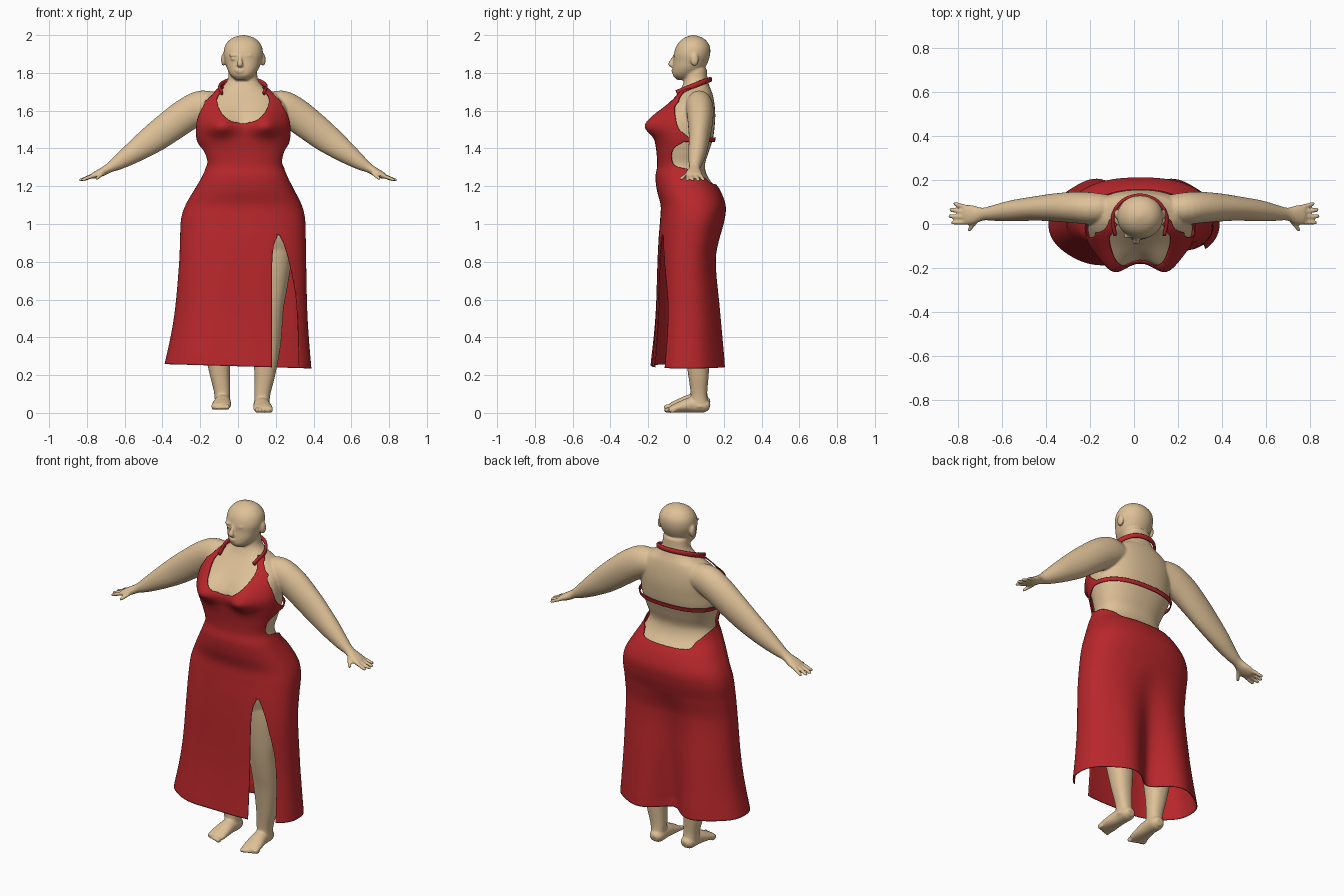
import bpy, bmesh, math
from mathutils import Vector, Matrix

def sample(tab, t):
    """Smooth interpolation of rows (t, a, b, ...) at t."""
    if t <= tab[0][0]: return tab[0][1:]
    if t >= tab[-1][0]: return tab[-1][1:]
    i = next(k for k in range(len(tab) - 1) if t <= tab[k + 1][0])
    p, q = tab[i], tab[i + 1]
    o, r = tab[max(i - 1, 0)], tab[min(i + 2, len(tab) - 1)]
    h = q[0] - p[0]
    u = (t - p[0]) / h
    out = []
    for k in range(1, len(p)):
        m0 = (q[k] - o[k]) / (q[0] - o[0]) * h
        m1 = (r[k] - p[k]) / (r[0] - p[0]) * h
        out.append((2*u**3 - 3*u*u + 1) * p[k] + (u**3 - 2*u*u + u) * m0
                   + (3*u*u - 2*u**3) * q[k] + (u**3 - u*u) * m1)
    return out

def ring(tab, z, n=48, power=2.3, bust=False):
    """Horizontal section from rows (z, centre x, half width, front y, back y)."""
    cx, hw, yf, yb = sample(tab, z)
    pts = []
    for i in range(n):
        a = 2 * math.pi * i / n
        c, s = math.cos(a), math.sin(a)
        r = (abs(c)**power + abs(s)**power) ** (-1 / power)
        x, y = hw * c * r, (yf + yb) / 2 + (yb - yf) / 2 * s * r
        if bust and s < 0:
            spread = .085 if z > 1.52 else .055
            y -= .055 * math.exp(-((abs(x) - .12) / .07)**2 - ((z - 1.52) / spread)**2)
        pts.append(Vector((cx + x, y, z)))
    return pts

def loft(bm, rings):
    rows = [[bm.verts.new(p) for p in r] for r in rings]
    n = len(rows[0])
    for a, b in zip(rows, rows[1:]):
        for i in range(n):
            bm.faces.new((a[i], a[(i + 1) % n], b[(i + 1) % n], b[i]))
    bm.faces.new(rows[0][::-1])
    bm.faces.new(rows[-1])

def column(bm, tab, steps, **kw):
    z0, z1 = tab[0][0], tab[-1][0]
    loft(bm, [ring(tab, z0 + (z1 - z0) * i / steps, **kw) for i in range(steps + 1)])

def tube(bm, pts, side, steps=4, n=20):
    """Sweep through (x, y, z, thickness radius, side radius)."""
    tab = [(i, *p) for i, p in enumerate(pts)]
    total = (len(pts) - 1) * steps
    rings = []
    for i in range(total + 1):
        t = i / steps
        x, y, z, ra, rb = sample(tab, t)
        d = Vector(sample(tab, t + .05)[:3]) - Vector(sample(tab, t - .05)[:3])
        d.normalize()
        b = (Vector(side) - d * d.dot(Vector(side))).normalized()
        nrm = d.cross(b)
        rings.append([Vector((x, y, z)) + nrm * ra * math.cos(2*math.pi*k/n)
                      + b * rb * math.sin(2*math.pi*k/n) for k in range(n)])
    loft(bm, rings)

def ball(bm, loc, size):
    bmesh.ops.create_uvsphere(bm, u_segments=20, v_segments=12, radius=1,
                              matrix=Matrix.Translation(loc) @ Matrix.Diagonal((*size, 1)))

def finish(bm, name, mat):
    bmesh.ops.recalc_face_normals(bm, faces=bm.faces)
    me = bpy.data.meshes.new(name)
    bm.to_mesh(me)
    bm.free()
    me.polygons.foreach_set("use_smooth", [True] * len(me.polygons))
    me.materials.append(mat)
    ob = bpy.data.objects.new(name, me)
    bpy.context.collection.objects.link(ob)
    return ob

def material(name, col):
    m = bpy.data.materials.new(name)
    m.diffuse_color = (*col, 1)
    return m

skin = material("skin", (.73, .53, .31))
red = material("red_cloth", (.48, .02, .024))

# torso and neck
torso = [(.85, .025, .27, -.10, .12), (.93, .025, .30, -.12, .16), (1.03, .027, .31, -.12, .188),
         (1.10, .03, .293, -.12, .195), (1.18, .033, .25, -.14, .165), (1.25, .036, .212, -.147, .115),
         (1.31, .036, .192, -.138, .10), (1.38, .033, .21, -.142, .12), (1.45, .028, .233, -.152, .142),
         (1.52, .028, .238, -.16, .152), (1.58, .027, .235, -.13, .155), (1.64, .026, .222, -.085, .15),
         (1.69, .026, .175, -.045, .14), (1.72, .026, .118, -.025, .128), (1.76, .026, .082, -.01, .115),
         (1.82, .026, .074, -.01, .11)]
body = bmesh.new()
column(body, torso, 70, n=72, bust=True)

# head, nose, lips, brows and ears
head = [(1.762, .02, .03, -.045, .02), (1.785, .022, .06, -.068, .06), (1.82, .026, .083, -.07, .095),
        (1.86, .027, .096, -.066, .117), (1.90, .028, .104, -.064, .128), (1.94, .028, .098, -.052, .126),
        (1.97, .028, .078, -.03, .108), (1.99, .028, .048, .0, .08), (2.0, .028, .008, .03, .045)]
column(body, head, 40, power=2.1)
tube(body, [(.012, -.055, 1.895, .010, .010), (.011, -.070, 1.87, .011, .010),
            (.010, -.082, 1.845, .012, .017), (.011, -.068, 1.833, .006, .012)], (1, 0, 0))
ball(body, (.011, -.066, 1.815), (.028, .012, .007))
ball(body, (.011, -.065, 1.804), (.024, .012, .007))
for s in (-1, 1):
    ball(body, (.013 + s * .036, -.053, 1.893), (.028, .014, .007))
    ball(body, (.013 + s * .036, -.05, 1.874), (.016, .014, .008))
    ball(body, (.028 + s * .105, .045, 1.87), (.013, .022, .034))

# arms with hands
arm = [(.10, .07, 1.62, .06, .055), (.20, .07, 1.622, .086, .072), (.28, .075, 1.585, .088, .071),
       (.37, .075, 1.52, .084, .064), (.46, .07, 1.452, .076, .055), (.56, .06, 1.38, .058, .048),
       (.64, .05, 1.325, .039, .036), (.69, .045, 1.295, .025, .029), (.73, .042, 1.272, .022, .042),
       (.765, .042, 1.256, .017, .045), (.782, .042, 1.248, .008, .036)]
fingers = [((.765, .078, 1.256), (.82, .094, 1.232)), ((.77, .055, 1.256), (.838, .066, 1.23)),
           ((.77, .032, 1.256), (.842, .036, 1.23)), ((.765, .008, 1.256), (.83, .006, 1.232)),
           ((.715, .015, 1.268), (.752, -.032, 1.237))]
for s in (-1, 1):
    tube(body, [(s * x + .026 * (1 - x / .85), y, z, a, b) for x, y, z, a, b in arm], (0, 1, 0), n=32)
    for p, q in fingers:
        p, q = Vector(p), Vector(q)
        pts = [(p.lerp(q, t), r) for t, r in ((0, .011), (.5, .010), (.9, .009), (1, .004))]
        tube(body, [(s * v.x, v.y, v.z, r, r) for v, r in pts], (0, 0, 1), n=10)

# legs with feet and toes
leg = [(.03, .105, .042, .03, .115), (.06, .105, .04, .025, .115), (.1, .107, .043, .025, .112),
       (.2, .12, .055, .012, .12), (.35, .13, .073, -.012, .13), (.45, .134, .078, -.035, .115),
       (.55, .134, .085, -.055, .1), (.65, .132, .105, -.07, .115), (.8, .134, .127, -.085, .13),
       (.92, .13, .14, -.09, .14)]
for s in (-1, 1):
    lift = .016 if s < 0 else 0
    column(body, [(z + lift * (z < .3), .022 + s * x, w, f, b) for z, x, w, f, b in leg], 40)
    foot = [(.100, .125, .03, .018, .022), (.101, .10, .037, .036, .04), (.103, .03, .042, .041, .043),
            (.108, -.03, .031, .03, .05), (.112, -.075, .02, .019, .052), (.112, -.09, .016, .012, .045)]
    tube(body, [(.022 + s * x, y, z + lift, a, b) for x, y, z, a, b in foot], (1, 0, 0))
    for k in range(5):
        r = .015 - .0015 * k
        ball(body, (.022 + s * (.078 + .019 * k), -.098 + .007 * k, r + lift), (r * .8, .02, r))

ob = finish(body, "body", skin)
rm = ob.modifiers.new("fuse", 'REMESH')
rm.mode, rm.voxel_size, rm.use_smooth_shade = 'VOXEL', .006, True
sm = ob.modifiers.new("soften", 'SMOOTH')
sm.factor, sm.iterations = .5, 4

# dress surface: torso offset above, flared skirt below
skirt = [(.247, 0, .386, -.178, .195), (.40, .01, .363, -.165, .185), (.55, .017, .347, -.156, .175),
         (.81, .025, .333, -.148, .158), (.93, .026, .33, -.142, .178), (1.03, .027, .325, -.134, .203)]
cloth = skirt + [(z, c, w + .012, f - .012, b + .012) for z, c, w, f, b in torso if z > 1.05]

# outlines of the cut edges
side_edge = [(1.28, 0), (1.30, -.05), (1.34, -.075), (1.40, -.065), (1.44, -.005), (1.455, .015),
             (1.50, -.035), (1.56, -.055), (1.63, -.055), (1.68, 0), (1.75, .04)]
back_edge = [(-.08, 1.33), (-.05, 1.305), (.03, 1.285), (.09, 1.25), (.13, 1.215), (.2, 1.205)]
shoulder = [(1.5, .3), (1.58, .26), (1.635, .215), (1.675, .17), (1.73, .125)]
neckline = [(1.53, 0), (1.54, .055), (1.56, .09), (1.6, .122), (1.66, .138), (1.70, .118), (1.73, .1)]
slit_left = [(.2, .18), (.75, .18), (.88, .188), (.945, .212)]
slit_right = [(.2, .325), (.6, .308), (.81, .268), (.90, .24), (.945, .22)]

def keep(p):
    x, y, z = p
    u = abs(x - .027)
    f = max(sample(side_edge, z)[0] - y, sample(back_edge, y)[0] - z, .011 - abs(z - 1.447))
    if z > 1.5:
        f = min(f, sample(shoulder, z)[0] - u, max(u - sample(neckline, z)[0], 1.53 - z))
    if y < 0 and z < .98:
        f = min(f, max(sample(slit_left, z)[0] - x, x - sample(slit_right, z)[0], z - .945))
    return f

def cloth_ring(z):
    pts = ring(cloth, z, n=144, power=2.4, bust=True)
    w = min(max((.95 - z) / .65, 0), 1)
    for i, p in enumerate(pts):
        a = 2 * math.pi * i / 144
        if math.sin(a) > 0:
            p.y -= .085 * w * math.exp(-((p.x - .0) / .085)**2)
            p.y += .022 * w * math.exp(-((abs(p.x) - .19) / .09)**2)
        else:
            p.y -= .018 * w * math.exp(-((p.x + .2) / .12)**2)
        p.z -= .03 * p.x * w
    return pts

dress = bmesh.new()
rows = 170
grid = [[(p, keep(p)) for p in cloth_ring(.247 + (1.725 - .247) * i / rows)] for i in range(rows + 1)]
for a, b in zip(grid, grid[1:]):
    for i in range(144):
        j = (i + 1) % 144
        quad, poly = (a[i], a[j], b[j], b[i]), []
        for (p, f), (q, g) in zip(quad, quad[1:] + quad[:1]):
            if f >= 0: poly.append(p)
            if f * g < 0: poly.append(p.lerp(q, f / (f - g)))
        if len(poly) > 2:
            dress.faces.new([dress.verts.new(p) for p in poly])
bmesh.ops.remove_doubles(dress, verts=dress.verts, dist=.0003)
gown = finish(dress, "dress", red)
so = gown.modifiers.new("thickness", 'SOLIDIFY')
so.thickness, so.offset = .005, 0

# halter strap round the neck
half = [(-.112, -.05, 1.695), (-.122, .035, 1.73), (-.078, .105, 1.757)]
path = half + [(0, .13, 1.765)] + [(-x, y, z) for x, y, z in half[::-1]]
strap = bmesh.new()
tube(strap, [(x + .026, y, z, .008, .014) for x, y, z in path], (0, 0, 1), steps=6, n=12)
finish(strap, "neck_strap", red)
